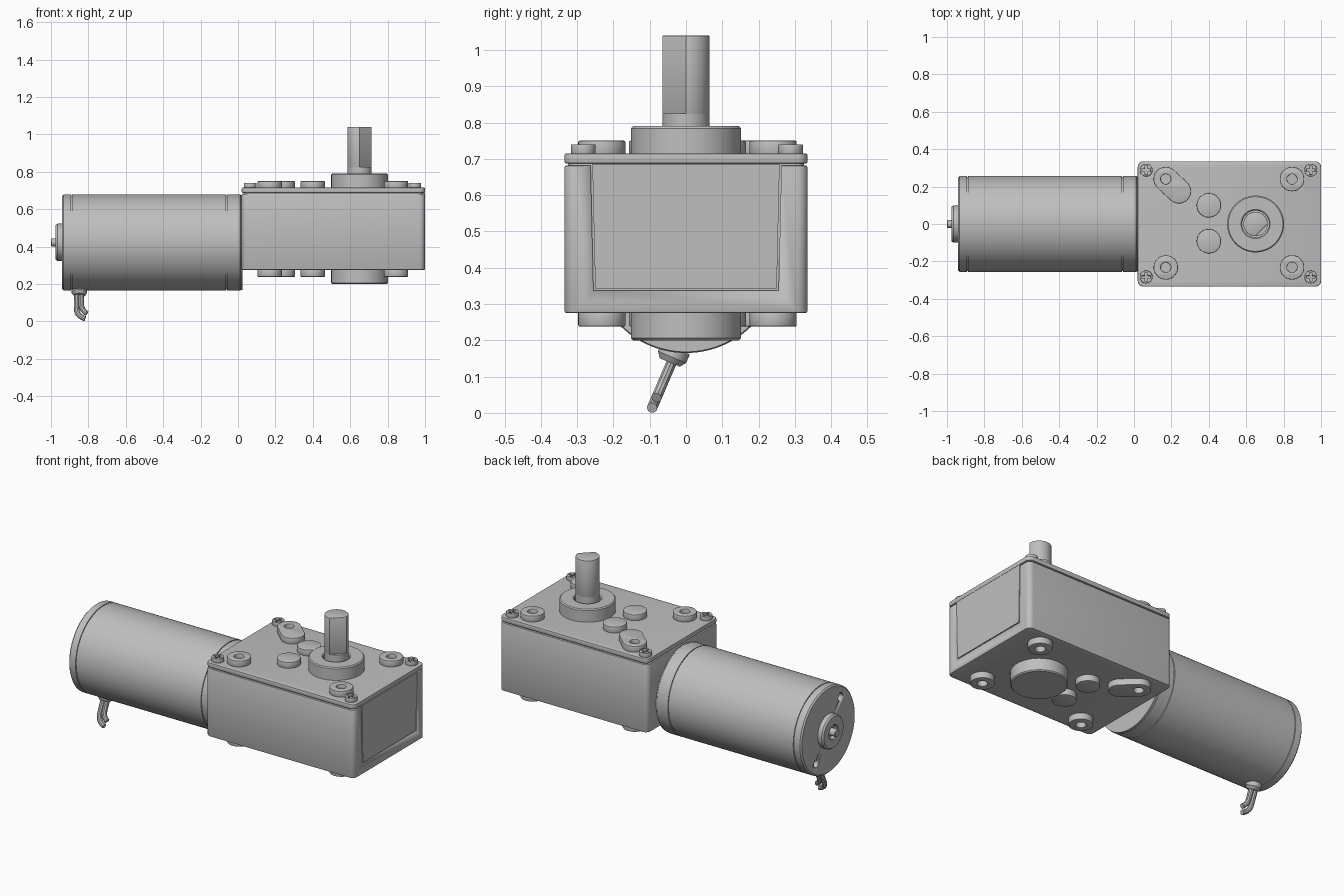
import bpy, bmesh, math
from mathutils import Matrix, Vector

if "Cube" in bpy.data.objects:
    bpy.data.objects.remove(bpy.data.objects["Cube"])

grey = bpy.data.materials.new("metal grey")
grey.diffuse_color = (0.52, 0.52, 0.52, 1)
grey.use_nodes = True
grey.node_tree.nodes["Principled BSDF"].inputs["Base Color"].default_value = grey.diffuse_color

# Local z -> world x, local x -> world y, local y -> world z
ALONG_X = Matrix(((0, 0, 1, 0), (1, 0, 0, 0), (0, 1, 0, 0), (0, 0, 0, 1)))


def finish(name, bm, matrix=None):
    bmesh.ops.remove_doubles(bm, verts=bm.verts, dist=1e-5)
    bmesh.ops.recalc_face_normals(bm, faces=bm.faces)
    if matrix:
        bm.transform(matrix)
    me = bpy.data.meshes.new(name)
    bm.to_mesh(me)
    bm.free()
    me.materials.append(grey)
    me.shade_smooth()
    me.set_sharp_from_angle(angle=math.radians(32))
    ob = bpy.data.objects.new(name, me)
    bpy.context.collection.objects.link(ob)
    return ob


def curve_mesh(name, cu, matrix=None):
    tmp = bpy.data.objects.new("tmp", cu)
    bpy.context.collection.objects.link(tmp)
    dg = bpy.context.evaluated_depsgraph_get()
    me = bpy.data.meshes.new_from_object(tmp.evaluated_get(dg))
    bm = bmesh.new()
    bm.from_mesh(me)
    bpy.data.objects.remove(tmp)
    bpy.data.curves.remove(cu)
    bpy.data.meshes.remove(me)
    return finish(name, bm, matrix)


def plate(name, outlines, z0, z1, bevel=0.0, matrix=None):
    """Extruded flat outline; further outlines become holes."""
    cu = bpy.data.curves.new(name, 'CURVE')
    cu.dimensions, cu.fill_mode = '2D', 'BOTH'
    cu.extrude = (z1 - z0) / 2 - bevel
    cu.bevel_depth, cu.bevel_resolution, cu.offset = bevel, 1, -bevel
    for pts in outlines:
        sp = cu.splines.new('POLY')
        sp.points.add(len(pts) - 1)
        for p, q in zip(sp.points, pts):
            p.co = (q[0], q[1], 0, 1)
        sp.use_cyclic_u = True
    up = Matrix.Translation((0, 0, (z0 + z1) / 2))
    return curve_mesh(name, cu, matrix @ up if matrix else up)


def lathe(name, profile, matrix, n=64):
    bm = bmesh.new()
    vs = [bm.verts.new((r, 0, z)) for r, z in profile]
    es = [bm.edges.new(p) for p in zip(vs, vs[1:])]
    bmesh.ops.spin(bm, geom=vs + es, axis=(0, 0, 1), cent=(0, 0, 0),
                   angle=2 * math.pi, steps=n, use_duplicate=False)
    return finish(name, bm, matrix)


def circle(x, y, r, n=40, a0=0.0, a1=2 * math.pi):
    k = n if a1 - a0 > 6.28 else n - 1
    return [(x + r * math.cos(a0 + (a1 - a0) * i / k),
             y + r * math.sin(a0 + (a1 - a0) * i / k)) for i in range(n)]


def rounded(x0, x1, y0, y1, r):
    h = math.pi / 2
    corners = ((x1 - r, y1 - r), (x0 + r, y1 - r), (x0 + r, y0 + r), (x1 - r, y0 + r))
    return [p for i, (x, y) in enumerate(corners) for p in circle(x, y, r, 7, i * h, i * h + h)]


def cut(ob, cutter):
    cutter.hide_render = True
    cutter.hide_viewport = True
    cutter.display_type = 'WIRE'
    m = ob.modifiers.new("cut", 'BOOLEAN')
    m.operation, m.solver, m.object = 'DIFFERENCE', 'EXACT', cutter


# Gearbox housing with lid, seam and the lid's flap on the end
housing = plate("gearbox_housing", [rounded(0.02, 1.0, -0.335, 0.335, 0.03)], 0.275, 0.682, 0.006)
plate("gearbox_lid", [rounded(0.02, 1.0, -0.335, 0.335, 0.03)], 0.687, 0.715, 0.005)
plate("gearbox_core", [rounded(0.03, 0.988, -0.325, 0.325, 0.025)], 0.29, 0.71)


def flap(g):
    return [[(-0.258 - g, 0.686), (-0.25 - g, 0.342 - g), (0.25 + g, 0.342 - g), (0.258 + g, 0.686)]]


cut(housing, plate("flap_recess_cutter", flap(0.005), 0.989, 1.03, 0, ALONG_X))
plate("lid_flap", flap(0), 0.98, 1.0, 0, ALONG_X)

# Bosses on both lid and underside
d = math.atan2(-0.065, 0.07)
slot = (circle(0.24, 0.175, 0.065, 21, d - math.pi / 2, d + math.pi / 2)
        + circle(0.17, 0.24, 0.065, 21, d + math.pi / 2, d + 1.5 * math.pi))
for side, z0, z1 in (("top", 0.71, 0.75), ("bottom", 0.238, 0.28)):
    for i, (x, y) in enumerate(((0.17, -0.232), (0.845, -0.232), (0.845, 0.24))):
        plate(f"{side}_mount_boss_{i}", [circle(x, y, 0.065), circle(x, y, 0.027, 24)], z0, z1, 0.004)
    plate(f"{side}_slot_boss", [slot, circle(0.17, 0.24, 0.027, 24)], z0, z1, 0.004)
    for i, y in enumerate((0.1, -0.092)):
        plate(f"{side}_pin_boss_{i}", [circle(0.4, y, 0.065)], z0, z1, 0.004)

# Bearing hubs around the output shaft
at_shaft = Matrix.Translation((0.65, 0, 0))
lathe("top_hub", [(0, 0.70), (0.152, 0.70), (0.152, 0.784), (0.146, 0.79), (0.078, 0.79),
                  (0.072, 0.784), (0.072, 0.75), (0, 0.75)], at_shaft)
lathe("bottom_hub", [(0, 0.28), (0.152, 0.28), (0.152, 0.206), (0.146, 0.2), (0, 0.2)], at_shaft)

# Output shaft with a diagonal flat
lathe("shaft_base", [(0, 0.74), (0.065, 0.74), (0.065, 0.825), (0, 0.825)], at_shaft)
n = Vector((1, -1)).normalized()
d_shape = []
for p in circle(0, 0, 0.065, 64, math.radians(0), math.radians(270)):
    d_shape.append((p[0] + 0.65, p[1]))
plate("shaft_tip", [d_shape], 0.82, 1.04, 0.003)

# Cross-head lid screws
a, b = 0.006, 0.024
cross = [(a, a), (a, b), (-a, b), (-a, a), (-b, a), (-b, -a),
         (-a, -a), (-a, -b), (a, -b), (a, -a), (b, -a), (b, a)]
for i, (x, y) in enumerate(((0.065, 0.288), (0.945, 0.288), (0.945, -0.283), (0.065, -0.283))):
    plate(f"lid_screw_{i}", [circle(x, y, 0.034, 32), [(x + u, y + v) for u, v in cross]],
          0.712, 0.74, 0.003)

# Motor can with seam grooves, rear holes, bearing and shaft stub
motor_axis = Matrix.Translation((0, 0, 0.422)) @ ALONG_X
R = 0.257
motor = lathe("motor_can", [(0, -0.94), (R - 0.008, -0.94), (R, -0.932), (R, -0.893), (R - 0.006, -0.893),
                            (R - 0.006, -0.888), (R, -0.888), (R, -0.065), (R - 0.006, -0.065),
                            (R - 0.006, -0.06), (R, -0.06), (R, 0.012), (R - 0.003, 0.015),
                            (R - 0.003, 0.025), (0, 0.025)], motor_axis, 96)
for i, s in enumerate((1, -1)):
    cut(motor, plate(f"rear_hole_cutter_{i}", [circle(-0.115 * s, 0.155 * s, 0.022, 24)],
                     -0.96, -0.91, 0, motor_axis))
lathe("rear_bearing", [(0, -0.93), (0.1, -0.93), (0.1, -0.966), (0.092, -0.975), (0.045, -0.975),
                       (0.04, -0.97), (0.04, -0.95), (0, -0.95)], motor_axis, 48)
lathe("rear_shaft_stub", [(0, -0.94), (0.022, -0.94), (0.022, -0.996), (0.018, -1.0), (0, -1.0)],
      motor_axis, 24)

# Cable grommet and two leads
tilt = Matrix.Translation((-0.848, -0.04, 0.15)) @ Matrix.Rotation(-0.4, 4, 'X')
lathe("cable_grommet", [(0, -0.012), (0.03, -0.012), (0.042, 0.004), (0.042, 0.03), (0, 0.03)], tilt, 32)
leads = (((-0.862, 0.16), (-0.864, 0.10), (-0.862, 0.03), (-0.818, 0.014)),
         ((-0.836, 0.16), (-0.838, 0.11), (-0.836, 0.06), (-0.808, 0.042)))
for i, path in enumerate(leads):
    cu = bpy.data.curves.new("lead", 'CURVE')
    cu.dimensions, cu.bevel_depth, cu.bevel_resolution = '3D', 0.0145, 3
    cu.use_fill_caps = True
    sp = cu.splines.new('NURBS')
    sp.points.add(len(path) - 1)
    for p, (x, z) in zip(sp.points, path):
        p.co = (x, -0.093 + 0.43 * (z - 0.015), z, 1)
    sp.use_endpoint_u, sp.order_u, sp.resolution_u = True, 3, 8
    curve_mesh(f"lead_wire_{i}", cu)
